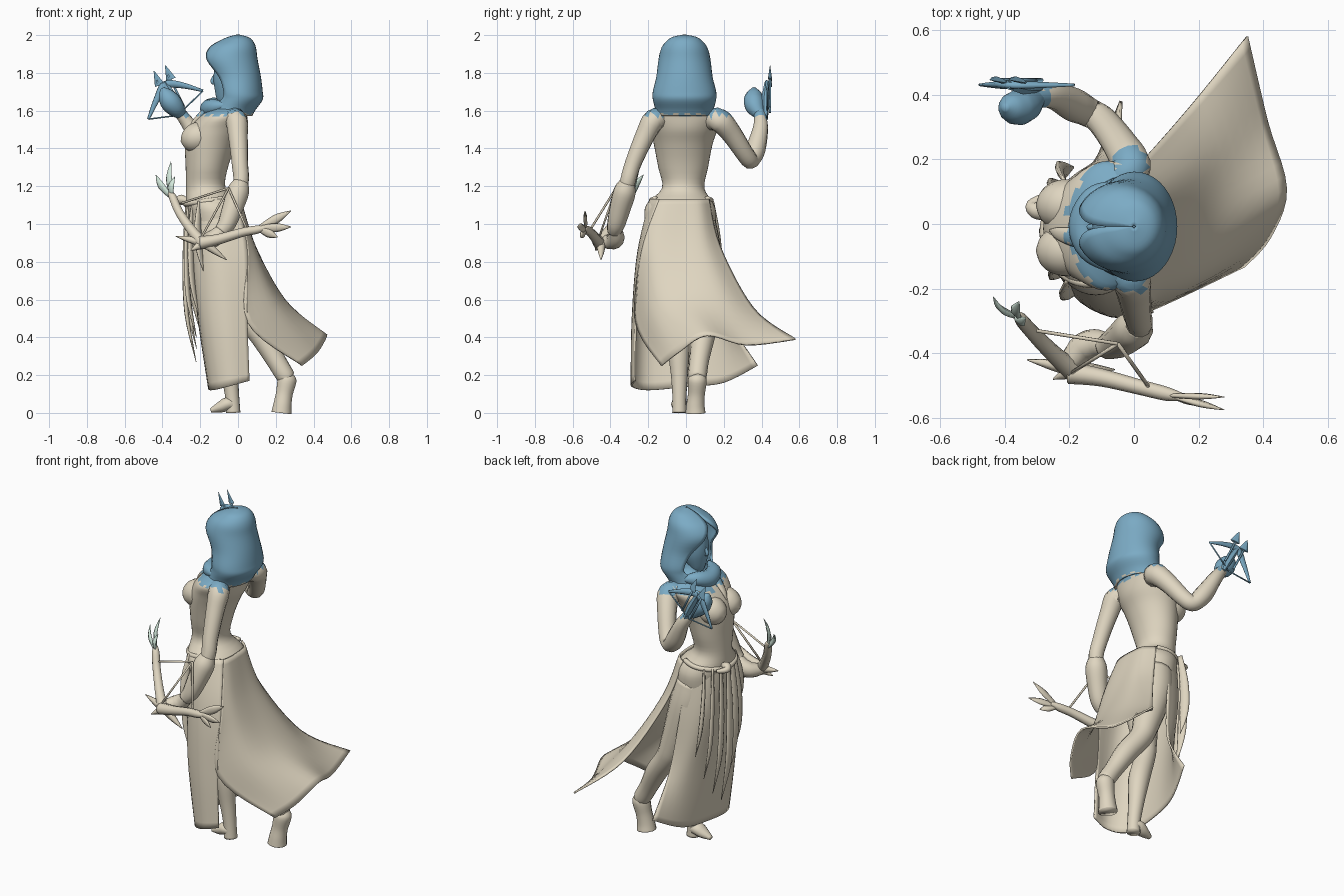
import bpy, math, random
from mathutils import Vector

random.seed(4)


def material(name, rgb):
    m = bpy.data.materials.new(name)
    m.diffuse_color = (*rgb, 1)
    return m


SAND = material("sand", (0.74, 0.67, 0.53))
BLUE = material("blue", (0.2, 0.41, 0.56))
GREEN = material("pale_green", (0.66, 0.82, 0.72))


def spline(pts, n=5):
    """Catmull-Rom resampling of tuples of any length."""
    p = [pts[0], *pts, pts[-1]]
    out = []
    for i in range(1, len(p) - 2):
        for k in range(n):
            t = k / n
            out.append(tuple(
                0.5 * (2 * b + (c - a) * t + (2 * a - 5 * b + 4 * c - d) * t * t
                       + (3 * b - a - 3 * c + d) * t ** 3)
                for a, b, c, d in zip(p[i - 1], p[i], p[i + 1], p[i + 2])))
    return out + [tuple(pts[-1])]


def skin(name, rings, closed=True, thick=0, mat=None, smooth=True):
    """Join equal-length rings into a surface; blue above shoulder height."""
    n = len(rings[0])
    verts = [v for r in rings for v in r]
    faces = []
    for j in range(len(rings) - 1):
        for i in range(n if closed else n - 1):
            k = (i + 1) % n
            faces.append((j * n + i, j * n + k, (j + 1) * n + k, (j + 1) * n + i))
    if closed:
        faces.append(tuple(range(n))[::-1])
        faces.append(tuple(range(len(verts) - n, len(verts))))
    me = bpy.data.meshes.new(name)
    me.from_pydata(verts, [], faces)
    ob = bpy.data.objects.new(name, me)
    bpy.context.collection.objects.link(ob)
    for m in ([mat] if mat else [SAND, BLUE]):
        me.materials.append(m)
    for f in me.polygons:
        f.use_smooth = smooth
        if not mat and f.center.z > 1.575 + random.uniform(-0.015, 0.015):
            f.material_index = 1
    if thick:
        s = ob.modifiers.new("thickness", "SOLIDIFY")
        s.thickness, s.offset = thick, 0
    return ob


def sweep(name, pts, flat=1, hint=(0.3, 1, 0.2), sides=12, n=5, mat=None, smooth=True):
    """Tube through (x, y, z, radius) points, flattened by 'flat'."""
    path = spline(pts, n)
    pos = [Vector(p[:3]) for p in path]
    rings = []
    for i, p in enumerate(path):
        t = (pos[min(i + 1, len(pos) - 1)] - pos[max(i - 1, 0)]).normalized()
        side = t.cross(Vector(hint)).normalized()
        nor = side.cross(t)
        r = max(p[3], 0.002)
        rings.append([pos[i] + side * r * math.cos(a) + nor * r * flat * math.sin(a)
                      for a in (2 * math.pi * k / sides for k in range(sides))])
    return skin(name, rings, mat=mat, smooth=smooth)


def sheet(name, columns, thick=0.01):
    """Cloth patch through columns of control points."""
    cols = [spline(c, 6) for c in columns]
    rows = [spline(r, 5) for r in zip(*cols)]
    return skin(name, rows, closed=False, thick=thick)


# torso: ellipses (cx, cy, z, rx, ry)
body = spline([(-.10, -.02, .82, .06, .08), (-.105, -.03, .92, .14, .165),
               (-.115, -.03, 1.04, .145, .19), (-.13, -.03, 1.11, .145, .175),
               (-.17, -.015, 1.19, .105, .112),
               (-.165, -.015, 1.3, .112, .132), (-.145, -.015, 1.42, .135, .155),
               (-.115, -.01, 1.5, .145, .178), (-.08, -.005, 1.57, .125, .2),
               (-.05, -.005, 1.61, .1, .15),
               (-.04, -.01, 1.65, .06, .07), (-.04, -.01, 1.72, .05, .05)], 4)
skin("torso", [[(cx + rx * math.cos(a), cy + ry * math.sin(a), z)
                for a in (math.tau * k / 40 for k in range(40))]
               for cx, cy, z, rx, ry in body])
for s in (-1, 1):
    y = -.012 + .07 * s
    sweep("bust", [(-.14, y, 1.48, .06), (-.2, y, 1.462, .08), (-.25, y, 1.448, .072),
                   (-.285, y, 1.44, .045), (-.303, y, 1.436, .003)], sides=16)

# head inside the hood
sweep("head", [(-.05, -.01, 1.63, .03), (-.065, -.01, 1.67, .05), (-.055, -.01, 1.74, .075),
               (-.045, -.01, 1.82, .08), (-.04, -.01, 1.9, .06), (-.04, -.01, 1.93, .01)], sides=16)
sweep("nose", [(-.118, -.01, 1.8, .005), (-.136, -.01, 1.755, .011), (-.12, -.01, 1.742, .005)], sides=8)

# hood rows: (cx, z, depth, half width, half opening angle)
hood = spline([(-.05, 1.575, .12, .15, 2.9), (-.03, 1.61, .12, .15, 2.6), (-.0, 1.66, .125, .162, 2.3),
               (.0, 1.7, .125, .162, 2.2), (-.01, 1.78, .125, .143, 2.35),
               (-.04, 1.87, .138, .132, 2.65), (-.03, 1.93, .12, .117, 3.0),
               (-.01, 1.965, .085, .09, 3.13), (0, 1.985, .05, .06, 3.14), (0, 1.997, .004, .004, 3.14)], 4)
skin("hood", [[(cx + a * math.cos(f * k / 14), -.008 + b * math.sin(f * k / 14), z)
               for k in range(-14, 15)] for cx, z, a, b, f in hood], closed=False, thick=.012)
sweep("scarf", [(-.06, .12, 1.63, .015), (-.12, .08, 1.63, .04), (-.15, .0, 1.61, .052),
                (-.13, -.08, 1.62, .042), (-.06, -.14, 1.63, .015)], hint=(0, 0, 1))
sweep("scarf_tail", [(-.15, -.04, 1.63, .03), (-.19, -.04, 1.585, .03), (-.235, -.03, 1.54, .02),
                     (-.26, -.02, 1.5, .004)], flat=.5, hint=(1, 0, 0))

# raised right arm and hand
sweep("right_arm", [(-.05, .12, 1.55, .055), (-.01, .175, 1.55, .063), (-.04, .24, 1.48, .055),
                    (-.1, .32, 1.36, .047), (-.14, .345, 1.34, .046), (-.19, .37, 1.4, .052),
                    (-.25, .395, 1.51, .04), (-.3, .39, 1.58, .032), (-.32, .38, 1.61, .03)])
sweep("right_hand", [(-.3, .39, 1.58, .03), (-.33, .37, 1.615, .05), (-.36, .36, 1.65, .055),
                     (-.385, .36, 1.69, .04), (-.4, .36, 1.72, .01)], mat=BLUE)

# left arm, gauntlet and hand
sweep("left_arm", [(-.05, -.12, 1.55, .055), (-.01, -.17, 1.55, .06), (.0, -.22, 1.46, .052),
                   (.01, -.28, 1.32, .044), (.015, -.31, 1.22, .042), (-.02, -.34, 1.1, .04)])
sweep("gauntlet", [(.015, -.31, 1.22, .042), (.0, -.325, 1.17, .06), (-.03, -.35, 1.08, .056),
                   (-.06, -.37, 1.0, .048), (-.09, -.38, .96, .038)])
sweep("left_hand", [(-.08, -.375, .97, .035), (-.12, -.37, .93, .045), (-.16, -.385, .91, .045),
                    (-.2, -.43, .905, .032), (-.22, -.45, .905, .01)])

# legs: standing left one, trailing right one on its toes
sweep("left_leg", [(-.12, -.1, 1.0, .09), (-.13, -.09, .85, .095), (-.13, -.06, .6, .065),
                   (-.12, -.05, .52, .058), (-.07, -.04, .36, .06), (-.045, -.035, .2, .045),
                   (-.03, -.035, .08, .037), (-.025, -.035, .0, .038)], sides=16)
sweep("left_foot", [(-.01, -.035, .03, .03), (-.05, -.035, .048, .044), (-.09, -.035, .032, .038),
                    (-.145, -.035, .012, .014)], hint=(0, 0, 1), flat=.8)
sweep("right_leg", [(-.1, .06, 1.0, .1), (-.07, .08, .85, .105), (.01, .11, .6, .073),
                    (.05, .11, .51, .065), (.13, .09, .4, .062), (.2, .07, .28, .052),
                    (.255, .06, .19, .048), (.275, .06, .17, .03)], sides=16)
sweep("right_foot", [(.27, .06, .215, .02), (.262, .06, .18, .05), (.245, .055, .1, .046),
                     (.235, .05, .04, .05), (.23, .05, .0, .055)])

# skirt: back train and front panel, sharing the left slit, open at the right
sheet("skirt_back", [
    [(.0, -.14, 1.13), (.05, -.235, .85), (.05, -.265, .48), (.34, -.13, .25)],
    [(.01, -.1, 1.13), (.085, -.16, .87), (.19, -.17, .57), (.42, -.04, .32)],
    [(.01, -.02, 1.13), (.09, -.03, .88), (.24, .0, .60), (.47, .11, .41)],
    [(-.005, .07, 1.13), (.08, .1, .88), (.235, .2, .59), (.41, .32, .36)],
    [(-.06, .12, 1.13), (.01, .18, .88), (.17, .36, .55), (.35, .58, .39)]])
sheet("skirt_front", [
    [(.0, -.14, 1.13), (.05, -.235, .85), (.05, -.265, .48), (.06, -.27, .17)],
    [(-.12, -.19, 1.13), (-.11, -.25, .85), (-.08, -.28, .5), (-.05, -.285, .14)],
    [(-.23, -.13, 1.13), (-.225, -.16, .85), (-.19, -.2, .5), (-.14, -.2, .12)],
    [(-.265, -.01, 1.13), (-.25, 0, .85), (-.205, 0, .5), (-.15, .02, .14)],
    [(-.22, .09, 1.13), (-.205, .13, .85), (-.14, .17, .5), (-.11, .2, .16)],
    [(-.12, .135, 1.13), (-.09, .18, .85), (-.05, .23, .5), (-.04, .38, .25)]])

# belt, knot and hanging ribbons
sweep("belt", [(-.14 + .138 * math.cos(a), -.025 + .158 * math.sin(a), 1.125 + .02 * math.cos(a), .014)
               for a in (math.tau * (k + 2) / 12 for k in range(9))], hint=(0, 0, 1), n=4, sides=8)
sweep("belt_knot", [(-.26, .02, 1.12, .012), (-.3, .04, 1.13, .025), (-.315, .06, 1.12, .018),
                    (-.27, .09, 1.11, .01)], hint=(0, 0, 1))
for y, end in ((-.2, .75), (-.14, .5), (-.08, .4), (-.02, .27), (.05, .34), (.11, .45), (.16, .6)):
    x = -.272 + 1.9 * (y + .01) ** 2
    h = 1.12 - end
    turn = (1, 4 * y, 0)
    sweep("belt_ribbon", [(x, y * .85, 1.12, .014), (x - .01, y, 1.12 - .35 * h, .026),
                          (x, y * 1.08, 1.12 - .7 * h, .026),
                          (x + .05 * h / .85, y * 1.1, end, .003)],
          flat=.45, hint=turn, sides=8)

# bow: two branching limbs, thorns, string
sweep("bow_upper_limb", [(-.18, -.46, .89, .035), (-.24, -.41, .96, .028), (-.31, -.34, 1.06, .024),
                         (-.345, -.3, 1.14, .022), (-.36, -.28, 1.17, .012)], sides=8)
sweep("bow_lower_limb", [(-.2, -.46, .9, .035), (-.1, -.475, .92, .028), (.02, -.505, .955, .024),
                         (.1, -.525, .97, .022), (.15, -.535, .98, .012)], sides=8)
for tip in ((-.435, -.225, 1.26), (-.355, -.24, 1.33), (-.335, -.29, 1.25)):
    a, b = Vector((-.352, -.29, 1.14)), Vector(tip)
    m = a.lerp(b, .55) + Vector((-.012, -.01, 0))
    sweep("bow_upper_leaf", [(*a, .012), (*m, .022), (*b, .002)], flat=.45,
          hint=(1, 1, 0), sides=6, mat=GREEN)
for tip in ((.28, -.535, 1.07), (.28, -.575, .985), (.21, -.56, .93)):
    a, b = Vector((.11, -.53, .975)), Vector(tip)
    m = a.lerp(b, .55)
    sweep("bow_lower_leaf", [(*a, .014), (*m, .024), (*b, .002)], flat=.45, sides=6)
for tip in ((-.33, -.42, .935), (-.06, -.45, .81), (-.25, -.48, .86)):
    sweep("bow_thorn", [(-.18, -.45, .9, .026), (*Vector((-.18, -.45, .9)).lerp(Vector(tip), .5), .018),
                        (*tip, .002)], sides=6)
nock = (-.05, -.37, 1.19)
for end in ((-.3, -.33, 1.11), (.05, -.51, .965)):
    sweep("bow_string", [(*end, .006), (*nock, .006)], sides=6, n=1)
sweep("bow_arrow", [(*nock, .006), (-.21, -.47, .9, .006)], sides=6, n=1)

# hand crossbow: limbs, stock, string and two bolts
sweep("crossbow_limbs", [(-.475, .43, 1.555, .007), (-.43, .43, 1.66, .017), (-.385, .43, 1.735, .022),
                         (-.3, .43, 1.735, .017), (-.185, .43, 1.705, .007)], flat=.6, sides=8, mat=BLUE)
sweep("crossbow_stock", [(-.29, .42, 1.57, .014), (-.33, .42, 1.65, .022), (-.39, .43, 1.75, .014)],
      sides=6, mat=BLUE, smooth=False)
for end in ((-.475, .43, 1.555), (-.185, .43, 1.705)):
    sweep("crossbow_string", [(*end, .004), (-.32, .43, 1.575, .004)], sides=6, n=1, mat=BLUE)
for x, z in ((-.445, 1.81), (-.385, 1.84)):
    sweep("bolt_shaft", [(x + .1, .445, z - .22, .006), (x + .015, .445, z - .05, .006)],
          sides=6, n=1, mat=BLUE)
    sweep("bolt_head", [(x + .03, .445, z - .075, .028), (x, .445, z, .002)], flat=.3,
          sides=6, n=1, mat=BLUE, smooth=False)
